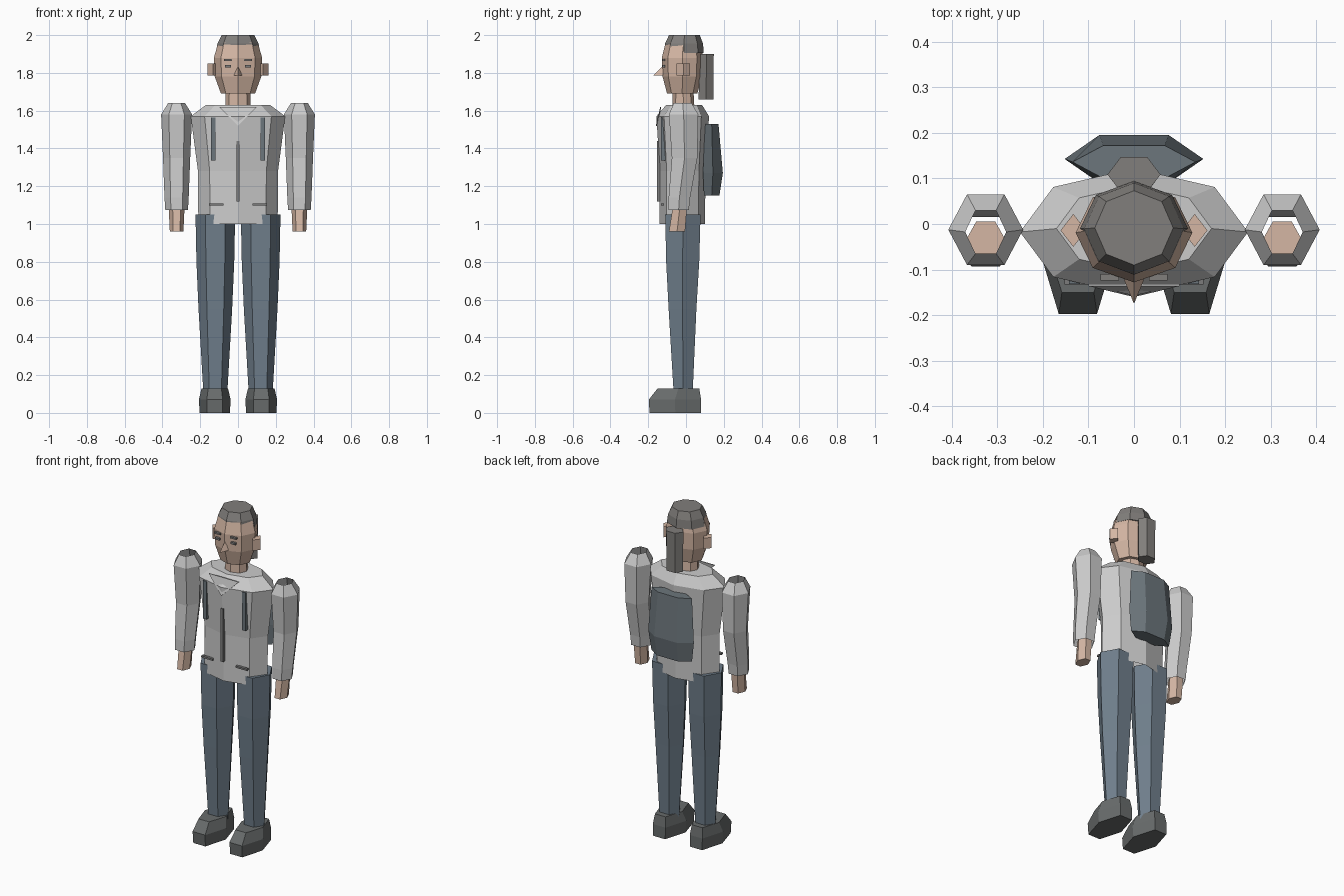
import bpy
from math import cos, sin, pi


def material(name, rgb):
    m = bpy.data.materials.new(name)
    m.diffuse_color = (*rgb, 1)
    return m


SKIN = material("skin", (0.66, 0.47, 0.37))
DENIM = material("denim", (0.16, 0.21, 0.26))
PACK = material("pack", (0.15, 0.18, 0.20))
HAIR = material("hair", (0.22, 0.21, 0.20))
SHOE = material("shoe", (0.14, 0.15, 0.15))
TRIM = material("trim", (0.2, 0.2, 0.2))
JACKET = material("jacket", (0.66, 0.66, 0.66))


def mesh(name, verts, faces, mat):
    me = bpy.data.meshes.new(name)
    me.from_pydata(verts, [], faces)
    me.materials.append(mat)
    ob = bpy.data.objects.new(name, me)
    bpy.context.collection.objects.link(ob)
    return ob


def loft(name, n, rings, mat, cx=0, bottom=True, top=True):
    """Rings are (z, half width, y front, y back), listed bottom to top."""
    flat = sin(pi / 3) if n == 6 else 1      # six-sided rings have flat fronts
    verts = []
    for z, rx, y0, y1 in rings:
        cy, ry = (y0 + y1) / 2, (y1 - y0) / 2 / flat
        verts += [(cx + rx * cos(2 * pi * i / n), cy + ry * sin(2 * pi * i / n), z)
                  for i in range(n)]
    faces = [(k * n + i, k * n + (i + 1) % n, (k + 1) * n + (i + 1) % n, (k + 1) * n + i)
             for k in range(len(rings) - 1) for i in range(n)]
    if bottom:
        faces.append(tuple(reversed(range(n))))
    if top:
        faces.append(tuple(range(len(verts) - n, len(verts))))
    return mesh(name, verts, faces, mat)


def box(name, x, y, z, w, d, h, mat):
    v = [(x + sx * w / 2, y + sy * d / 2, z + sz * h / 2)
         for sz in (-1, 1) for sx, sy in ((-1, -1), (1, -1), (1, 1), (-1, 1))]
    f = [(3, 2, 1, 0), (4, 5, 6, 7)] + [(i, (i + 1) % 4, (i + 1) % 4 + 4, i + 4) for i in range(4)]
    return mesh(name, v, f, mat)


# Jacket body and neck
loft("jacket_body", 8, [(1.0, .21, -.14, .10), (1.28, .212, -.138, .104),
                        (1.57, .25, -.157, .122), (1.63, .17, -.105, .085)], JACKET, bottom=False)
loft("neck", 8, [(1.61, .068, -.072, .045), (1.70, .065, -.07, .04)], SKIN)

# Head and hair
loft("head", 8, [(1.69, .09, -.1, .06), (1.78, .123, -.124, .085),
                 (1.88, .128, -.128, .09), (1.96, .104, -.108, .078)], SKIN)
loft("hair", 8, [(1.905, .118, -.113, .094), (1.955, .109, -.111, .09),
                 (2.0, .086, -.09, .073)], HAIR)
loft("ponytail", 6, [(1.66, .055, .067, .145), (1.90, .058, .07, .147)], HAIR)

# Nose
mesh("nose", [(0, -.12, 1.84), (0, -.175, 1.785), (.022, -.122, 1.785), (-.022, -.122, 1.785)],
     [(0, 3, 1), (0, 1, 2), (1, 3, 2), (0, 2, 3)], SKIN)

# Collar flap and zip
mesh("collar", [(-.1, -.136, 1.62), (.1, -.136, 1.62), (0, -.16, 1.52),
                (-.1, -.131, 1.62), (.1, -.131, 1.62), (0, -.152, 1.52)],
     [(0, 2, 1), (3, 4, 5), (0, 1, 4, 3), (1, 2, 5, 4), (2, 0, 3, 5)], JACKET)
box("zip", 0, -.145, 1.28, .016, .016, .32, TRIM)

# Backpack
loft("backpack", 6, [(1.15, .135, .095, .177), (1.27, .152, .09, .195),
                     (1.53, .135, .10, .172)], PACK)

for s, side in ((-1, "left"), (1, "right")):
    # Open sleeves with capped hands
    loft("sleeve_" + side, 6, [(1.075, .06, -.093, .015), (1.14, .064, -.092, .022),
                               (1.35, .072, -.075, .06), (1.58, .082, -.09, .065),
                               (1.64, .045, -.065, .03)], JACKET, s * .325, False, False)
    loft("hand_" + side, 6, [(.96, .036, -.09, -.005), (1.09, .042, -.07, .005)], SKIN, s * .325)
    # Trousers and shoes
    loft("trouser_leg_" + side, 6, [(.10, .063, -.065, .035), (.55, .089, -.092, .055),
                                    (.80, .1, -.105, .07), (1.05, .105, -.11, .077)], DENIM, s * .12)
    loft("shoe_" + side, 6, [(0, .08, -.193, .08), (.07, .084, -.197, .08),
                             (.13, .07, -.15, .07)], SHOE, s * .123)
    # Face details
    loft("ear_" + side, 4, [(1.785, .028, -.05, .022), (1.85, .028, -.05, .022)], SKIN, s * .133)
    box("eye_" + side, s * .053, -.117, 1.835, .03, .014, .012, TRIM)
    box("eyebrow_" + side, s * .053, -.117, 1.868, .04, .014, .01, HAIR)
    # Pack straps and pockets
    box("strap_" + side, s * .13, -.12, 1.45, .024, .024, .23, PACK)
    box("pocket_" + side, s * .115, -.125, 1.103, .075, .016, .011, TRIM)
